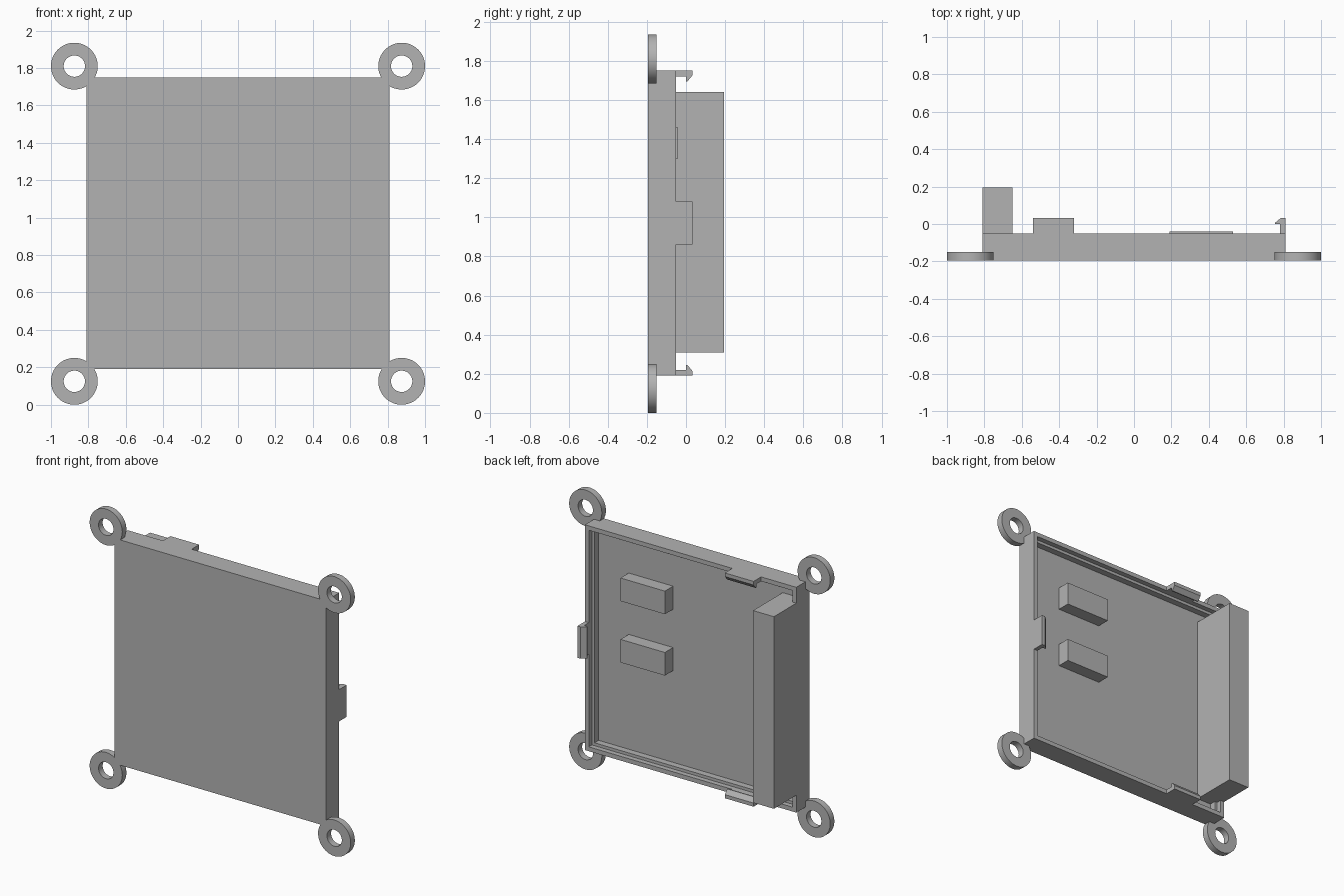
import bpy, bmesh, math
from mathutils import Vector

cube = bpy.data.objects.get("Cube")
if cube:
    bpy.data.objects.remove(cube, do_unlink=True)

grey = bpy.data.materials.new("plain grey")
grey.use_nodes = True
grey.diffuse_color = (0.45, 0.45, 0.45, 1)
grey.node_tree.nodes["Principled BSDF"].inputs["Base Color"].default_value = (0.45, 0.45, 0.45, 1)

FRONT, RIM, FLOOR = -0.195, -0.05, -0.13
SIDE, BOTTOM, TOP = 0.81, 0.19, 1.75
WALL = 0.03


def finish(name, bm, smooth=False):
    bmesh.ops.recalc_face_normals(bm, faces=bm.faces)
    mesh = bpy.data.meshes.new(name)
    bm.to_mesh(mesh)
    bm.free()
    mesh.materials.append(grey)
    obj = bpy.data.objects.new(name, mesh)
    bpy.context.collection.objects.link(obj)
    if smooth:
        bpy.ops.object.select_all(action='DESELECT')
        bpy.context.view_layer.objects.active = obj
        obj.select_set(True)
        bpy.ops.object.shade_smooth_by_angle(angle=math.radians(35))
    return obj


def box_mesh(low, high):
    bm = bmesh.new()
    bmesh.ops.create_cube(bm, size=1)
    for v in bm.verts:
        v.co = Vector([(a + b) / 2 + c * (b - a) for a, b, c in zip(low, high, v.co)])
    return bm


def prism(name, points, sweep):
    bm = bmesh.new()
    face = bm.faces.new([bm.verts.new(p) for p in points])
    new = bmesh.ops.extrude_face_region(bm, geom=[face], use_keep_orig=True)["geom"]
    bmesh.ops.translate(bm, vec=sweep, verts=[v for v in new if isinstance(v, bmesh.types.BMVert)])
    return finish(name, bm)


# Shallow tray with a stepped ledge around its open back
bm = box_mesh((-SIDE, FRONT, BOTTOM), (SIDE, RIM, TOP))
bm.normal_update()
back = max(bm.faces, key=lambda f: f.calc_center_median().y)
for width, depth in ((WALL, -0.085), (0.02, FLOOR)):
    bmesh.ops.inset_region(bm, faces=[back], thickness=width, use_even_offset=True)
    back = bmesh.ops.extrude_discrete_faces(bm, faces=[back])["faces"][0]
    for v in back.verts:
        v.co.y = depth
finish("tray", bm)

# Tall connector block and two small chips
finish("connector_block", box_mesh((-SIDE, FLOOR, 0.31), (-0.65, 0.195, 1.64)))
for name, z in (("lower_chip", 0.875), ("upper_chip", 1.30)):
    finish(name, box_mesh((0.19, FLOOR, z), (0.53, -0.04, z + 0.16)))

# Snap clips: (distance inward from the outer wall, y)
hook = [(0, RIM), (WALL, RIM), (WALL, 0), (0.055, 0), (0.055, 0.007), (0.025, 0.032), (0, 0.032)]
prism("top_clip", [(-0.54, y, TOP - d) for d, y in hook], (0.22, 0, 0))
prism("bottom_clip", [(-0.54, y, BOTTOM + d) for d, y in hook], (0.22, 0, 0))
prism("left_clip", [(SIDE - d, y, 0.86) for d, y in hook], (0, 0, 0.22))

# Mounting rings at the four corners
SIDES = 64
for side, x in (("left", 0.875), ("right", -0.875)):
    for level, z in (("lower", 0.125), ("upper", 1.81)):
        bm = bmesh.new()
        loops = []
        for r, y in ((0.125, FRONT), (0.125, -0.15), (0.057, -0.15), (0.057, FRONT)):
            loops.append([bm.verts.new((x + r * math.cos(math.tau * i / SIDES), y,
                                        z + r * math.sin(math.tau * i / SIDES)))
                          for i in range(SIDES)])
        for k, a in enumerate(loops):
            b = loops[(k + 1) % len(loops)]
            for i in range(SIDES):
                j = (i + 1) % SIDES
                bm.faces.new((a[i], a[j], b[j], b[i]))
        finish(f"{level}_{side}_ring", bm, smooth=True)
